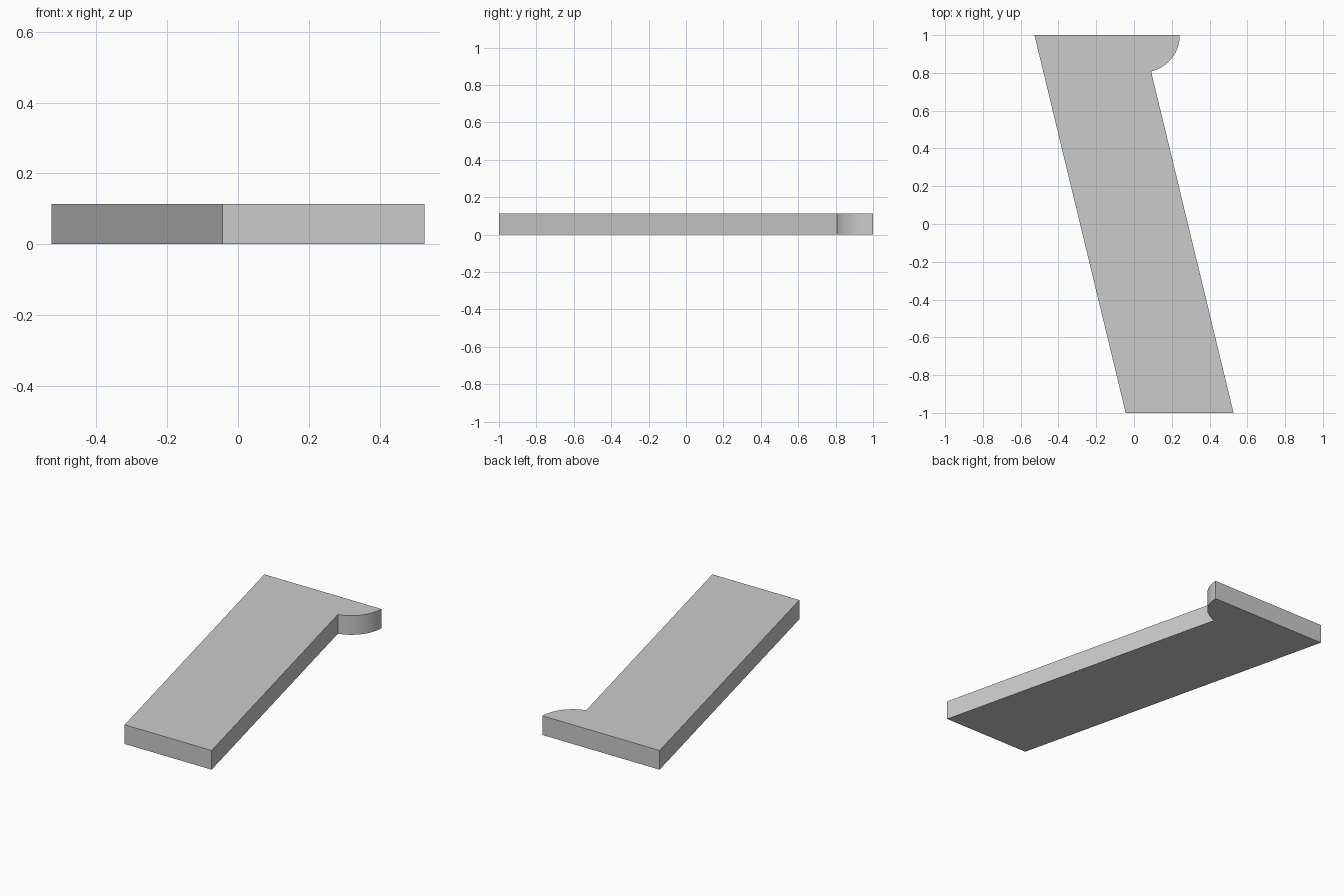
import bpy, bmesh, math

if "Cube" in bpy.data.objects:
    bpy.data.objects.remove(bpy.data.objects["Cube"])

HEIGHT = 0.114
HALF = 0.527          # half of the overall x extent
WIDTH = 0.571         # width of the slanted bar along x
RADIUS = 0.198        # rounded lobe around the bar's back right corner
STEPS = 24

# Slanted bar outline, with a circular sector swept from its right edge to the back edge
corner = (-HALF + WIDTH, 1.0)
edge_angle = math.atan2(-2.0, HALF - corner[0])
outline = [(-HALF, 1.0), (HALF - WIDTH, -1.0), (HALF, -1.0)]
for i in range(STEPS + 1):
    a = edge_angle * (1 - i / STEPS)
    outline.append((corner[0] + RADIUS * math.cos(a), corner[1] + RADIUS * math.sin(a)))

# Extrude the outline into a plate
bm = bmesh.new()
base = bm.faces.new([bm.verts.new((x, y, 0)) for x, y in outline])
top = bmesh.ops.extrude_face_region(bm, geom=[base], use_keep_orig=True)
bmesh.ops.translate(bm, vec=(0, 0, HEIGHT),
                    verts=[g for g in top["geom"] if isinstance(g, bmesh.types.BMVert)])
bmesh.ops.recalc_face_normals(bm, faces=bm.faces)
mesh = bpy.data.meshes.new("slanted_plate")
bm.to_mesh(mesh)
bm.free()

plate = bpy.data.objects.new("slanted_plate", mesh)
bpy.context.collection.objects.link(plate)

# Smooth only the rounded lobe
bpy.context.view_layer.objects.active = plate
plate.select_set(True)
bpy.ops.object.shade_smooth_by_angle(angle=math.radians(30))
